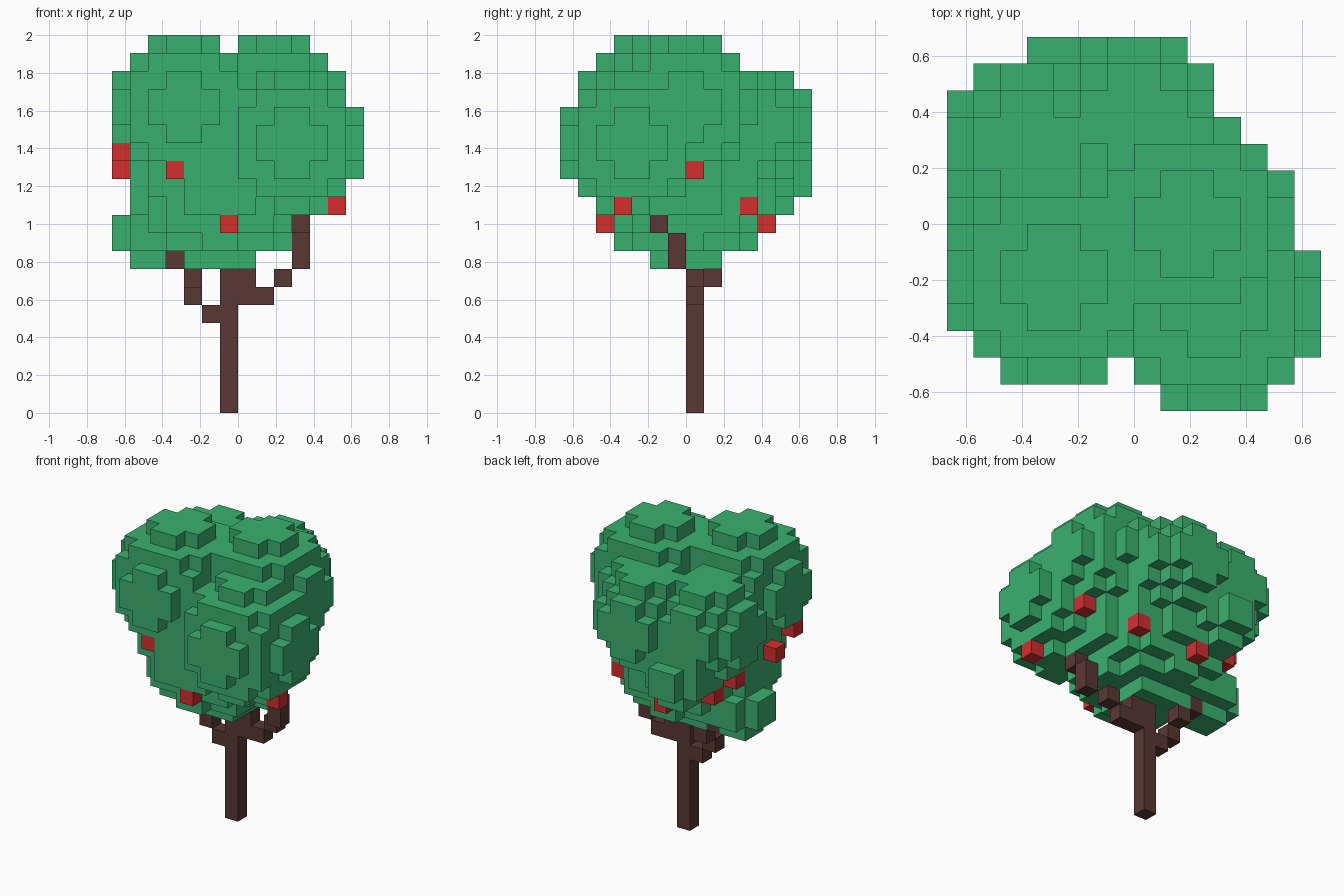
import bpy
import bmesh
from mathutils import Vector

cube = bpy.data.objects.get("Cube")
if cube:
    bpy.data.objects.remove(cube, do_unlink=True)

N = 14            # cells across the grid in x and y
S = 2.0 / 21      # cell size


def make_material(name, color):
    m = bpy.data.materials.new(name)
    m.use_nodes = True
    m.diffuse_color = (*color, 1)
    m.node_tree.nodes["Principled BSDF"].inputs["Base Color"].default_value = (*color, 1)
    return m


def ball(cx, cy, cz, r):
    """Grid cells whose centres lie within a sphere."""
    return {(i, j, k)
            for i in range(cx - r, cx + r)
            for j in range(cy - r, cy + r)
            for k in range(cz - r, cz + r)
            if (i + .5 - cx) ** 2 + (j + .5 - cy) ** 2 + (k + .5 - cz) ** 2 < r * r}


def build(name, cells, solid, material):
    """Blocky surface: one quad for each cell side not covered by another cell."""
    bm = bmesh.new()
    for c in cells:
        for axis in range(3):
            for side in (0, 1):
                n = list(c)
                n[axis] += 2 * side - 1
                if tuple(n) in solid:
                    continue
                u, v = (axis + 1) % 3, (axis + 2) % 3
                corners = []
                for a, b in ((0, 0), (1, 0), (1, 1), (0, 1)):
                    p = Vector(c)
                    p[axis] += side
                    p[u] += a
                    p[v] += b
                    corners.append(bm.verts.new(((p.x - N / 2) * S, (p.y - N / 2) * S, p.z * S)))
                bm.faces.new(corners if side else corners[::-1])
    bmesh.ops.remove_doubles(bm, verts=bm.verts, dist=S * 0.01)
    mesh = bpy.data.meshes.new(name)
    bm.to_mesh(mesh)
    bm.free()
    mesh.materials.append(material)
    obj = bpy.data.objects.new(name, mesh)
    bpy.context.collection.objects.link(obj)


green = make_material("leaf green", (0.042, 0.436, 0.158))
brown = make_material("bark brown", (0.101, 0.039, 0.032))
red = make_material("apple red", (0.66, 0.028, 0.028))

# Trunk and its two stepped branches
trunk = {(6, 7, k) for k in range(8)}
left_branch = {(7, 7, 6), (7, 7, 7), (8, 7, 6), (9, 7, 7), (10, 6, 8), (10, 6, 9), (10, 5, 10)}
right_branch = {(5, 7, 5), (4, 7, 6), (4, 8, 7), (3, 8, 8)}
wood = trunk | left_branch | right_branch

# Apples hanging under the leaves
apples = {(6, 2, 10), (12, 3, 11), (3, 2, 13), (11, 7, 13), (9, 10, 11),
          (5, 11, 10), (2, 10, 11), (1, 9, 12), (0, 4, 14), (0, 6, 13)}

# Canopy as overlapping leaf balls: centre x, y, z and radius in cells
leaf_balls = [(6, 7, 13, 5),      # core
              (4, 5, 17, 4),      # top right
              (9, 7, 17, 4),      # top left
              (10, 4, 15, 4),     # front left
              (7, 11, 16, 3),     # back
              (3, 10, 16, 3),     # back right
              (2, 8, 10, 2),      # low side tuft
              (4, 12, 13, 2)]     # low back tuft
leaves = set().union(*(ball(*b) for b in leaf_balls)) - wood - apples

solid = leaves | wood | apples
build("canopy", leaves, solid, green)
build("trunk_and_branches", wood, solid, brown)
build("apples", apples, solid, red)
